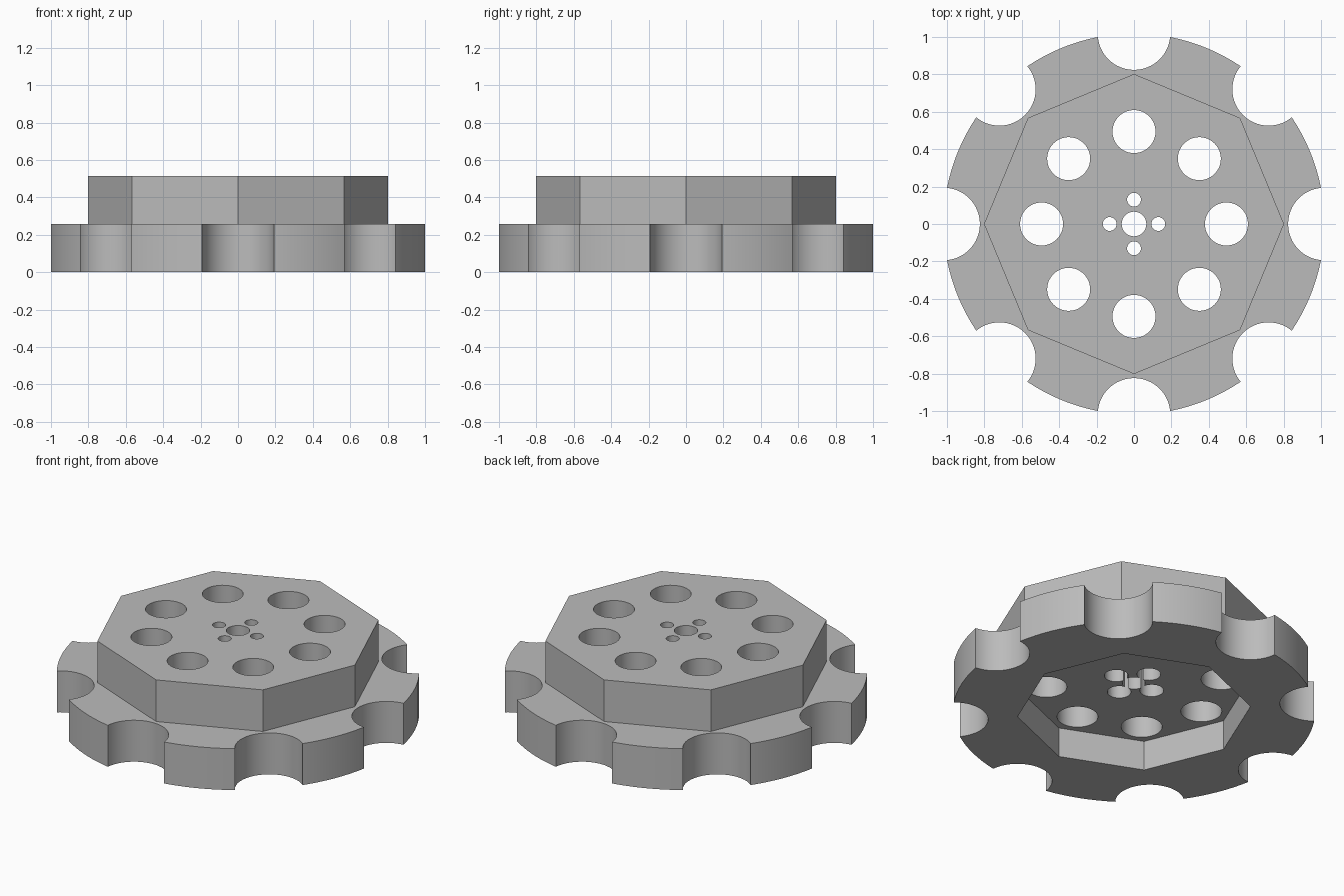
import bpy
import bmesh
from math import radians, cos, sin, pi
from mathutils import Matrix

if "Cube" in bpy.data.objects:
    bpy.data.objects.remove(bpy.data.objects["Cube"], do_unlink=True)

DISC_R, DISC_TOP = 1.018, 0.257
HUB_R, HUB_TOP = 0.802, 0.515
POCKET_R, POCKET_TOP = 0.657, 0.185
NOTCH_R = 0.194
BORE_TOP = 0.36

grey = bpy.data.materials.new("plain grey")
grey.use_nodes = True
colour = (0.5, 0.5, 0.5, 1)
grey.diffuse_color = colour
grey.node_tree.nodes["Principled BSDF"].inputs["Base Color"].default_value = colour


def ring(count, radius):
    """Centres evenly spaced on a circle, the first on +x."""
    return [(radius * cos(2 * pi * i / count), radius * sin(2 * pi * i / count))
            for i in range(count)]


def prisms(name, centres, radius, bottom, top, sides):
    """Upright prisms joined in one object, each with a corner on +x."""
    bm = bmesh.new()
    for x, y in centres:
        place = Matrix.Translation((x, y, (bottom + top) / 2))
        # cone corners start on +y; a quarter turn puts them on +x
        turn = Matrix.Rotation(radians(90), 4, "Z")
        bmesh.ops.create_cone(bm, cap_ends=True, segments=sides, radius1=radius,
                              radius2=radius, depth=top - bottom, matrix=place @ turn)
    mesh = bpy.data.meshes.new(name)
    bm.to_mesh(mesh)
    bm.free()
    mesh.materials.append(grey)
    obj = bpy.data.objects.new(name, mesh)
    bpy.context.collection.objects.link(obj)
    return obj


def combine(target, tool, operation):
    """Apply a boolean and remove the tool object."""
    mod = target.modifiers.new(operation.lower(), "BOOLEAN")
    mod.operation, mod.solver, mod.object = operation, "EXACT", tool
    tool.hide_render = True
    bpy.context.view_layer.objects.active = target
    bpy.ops.object.modifier_apply(modifier=mod.name)
    bpy.data.objects.remove(tool, do_unlink=True)


centre = [(0, 0)]

# Round base with an octagonal hub on top
wheel = prisms("notched_wheel", centre, DISC_R, 0, DISC_TOP, 128)
combine(wheel, prisms("hub", centre, HUB_R, 0.1, HUB_TOP, 8), "UNION")

# Round notches in the rim, octagonal pocket underneath
for cutter in (
    prisms("rim_notches", ring(8, DISC_R), NOTCH_R, -0.1, 0.4, 64),
    prisms("underside_pocket", centre, POCKET_R, -0.1, POCKET_TOP, 8),
    # Through holes: large ring, axle and four small bolt holes
    prisms("large_holes", ring(8, 0.494), 0.115, -0.1, 0.7, 48),
    prisms("axle_hole", centre, 0.066, -0.1, 0.7, 32),
    prisms("bolt_holes", ring(4, 0.13), 0.037, -0.1, 0.7, 32),
    # Wider bores for the bolts, open to the pocket
    prisms("bolt_bores", ring(4, 0.13), 0.067, -0.1, BORE_TOP, 32),
):
    combine(wheel, cutter, "DIFFERENCE")

bpy.ops.object.select_all(action="DESELECT")
wheel.select_set(True)
bpy.context.view_layer.objects.active = wheel
bpy.ops.object.shade_smooth_by_angle(angle=radians(25))
